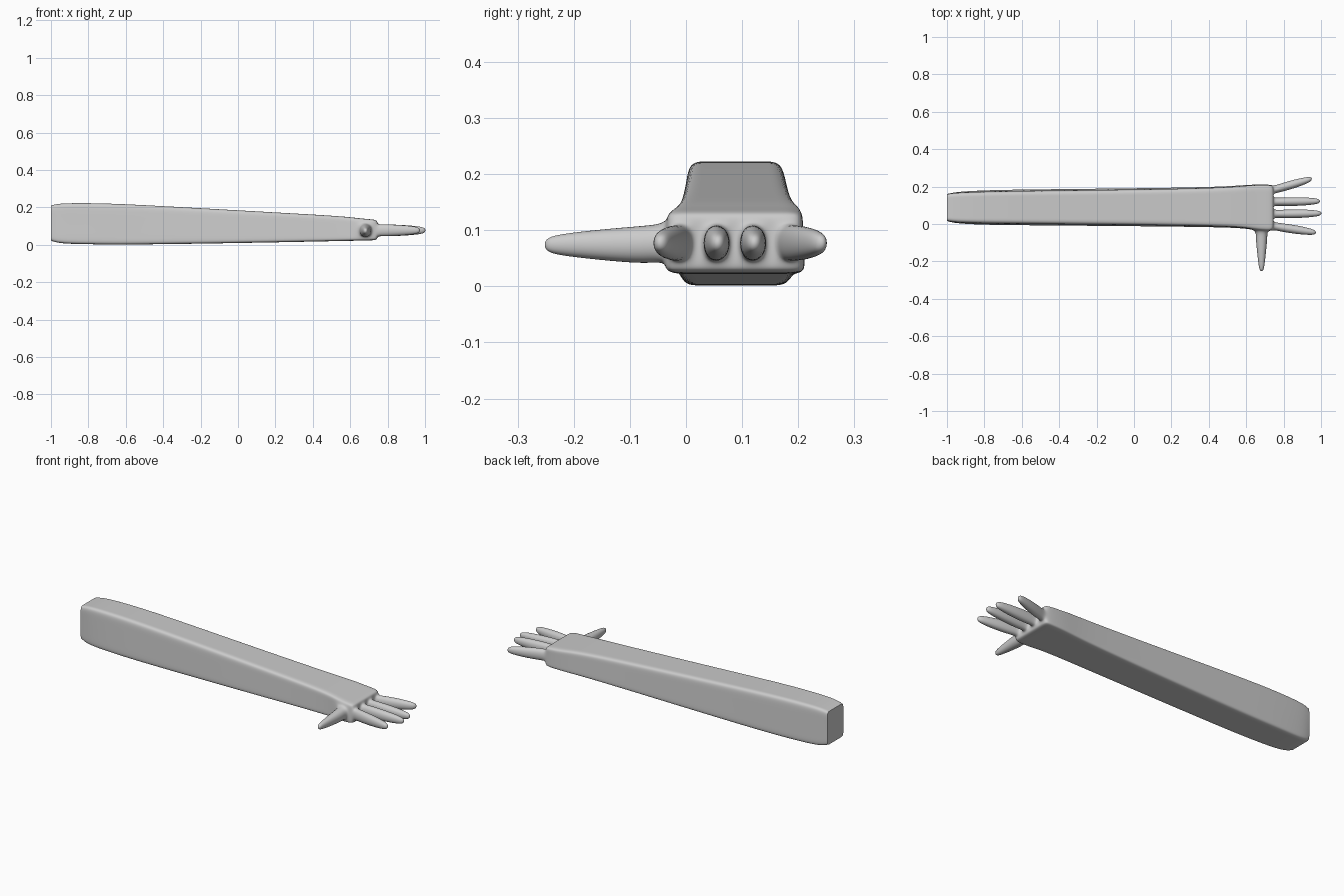
import bpy, bmesh
from mathutils import Vector

if "Cube" in bpy.data.objects:
    bpy.data.objects.remove(bpy.data.objects["Cube"])

bm = bmesh.new()
crease = bm.edges.layers.float.new('crease_edge')

# Cross-section grid: wide columns become fingers, narrow ones the gaps
col_w = [0.045, 0.02, 0.045, 0.02, 0.045, 0.02, 0.045]
U = [sum(col_w[:i]) / sum(col_w) for i in range(8)]
W = [0, 0.17, 0.8, 1]

# Arm stations: x, y min, y max, z min, z max, inset of the top edge
stations = [
    (-1.0, 0.016, 0.16, 0.022, 0.21, 0.0),
    (-0.955, 0.002, 0.173, 0.006, 0.222, 0.006),
    (-0.8, -0.006, 0.182, 0.003, 0.223, 0.01),
    (-0.6, -0.008, 0.186, 0.0, 0.218, 0.01),
    (0.0, -0.013, 0.192, 0.009, 0.184, 0.01),
    (0.45, -0.018, 0.199, 0.018, 0.159, 0.008),
    (0.59, -0.024, 0.209, 0.021, 0.149, 0.006),
    (0.65, -0.034, 0.212, 0.022, 0.141, 0.005),
    (0.715, -0.038, 0.212, 0.023, 0.136, 0.004),
    (0.745, -0.035, 0.208, 0.027, 0.131, 0.004),
]
last = len(stations) - 1
ring = ([(i, 0) for i in range(7)] + [(7, j) for j in range(3)]
        + [(i, 3) for i in range(7, 0, -1)] + [(0, j) for j in range(3, 0, -1)])


def point(k, i, j):
    x, y0, y1, z0, z1, inset = stations[k]
    inset *= W[j]
    return (x, y0 + inset + (y1 - y0 - 2 * inset) * U[i], z0 + (z1 - z0) * W[j])


# Arm and palm sides
V = {}
for k in range(last + 1):
    for i, j in ring:
        V[k, i, j] = bm.verts.new(point(k, i, j))
sides = {}
for k in range(last):
    for n, a in enumerate(ring):
        b = ring[(n + 1) % len(ring)]
        sides[k, a] = bm.faces.new([V[(k,) + a], V[(k,) + b],
                                    V[(k + 1,) + b], V[(k + 1,) + a]])

# Flat shoulder end with a sharp rim
cap = bm.faces.new([V[(0,) + a] for a in ring])
for e in cap.edges:
    e[crease] = 1.0
    e.smooth = False

# Knuckle end
for i in range(1, 7):
    for j in (1, 2):
        V[last, i, j] = bm.verts.new(point(last, i, j))
knuckle = {}
for i in range(7):
    for j in range(3):
        knuckle[i, j] = bm.faces.new([V[last, i, j], V[last, i + 1, j],
                                      V[last, i + 1, j + 1], V[last, i, j + 1]])
bmesh.ops.recalc_face_normals(bm, faces=bm.faces[:])


def grow(face, steps):
    """Extrude a face through (centre, half size) steps."""
    for centre, half in steps:
        rel = [v.co - face.calc_center_median() for v in face.verts]
        face = bmesh.ops.extrude_discrete_faces(bm, faces=[face])['faces'][0]
        for v, r in zip(face.verts, rel):
            v.co = Vector([c + (h if d > 0 else -h)
                           for c, h, d in zip(centre, half, r)])


# Fingers
for col, base_y, tip_x, tip_y in [(0, -0.012, 0.968, -0.046), (2, 0.053, 0.998, 0.057),
                                  (4, 0.118, 0.99, 0.122), (6, 0.182, 0.946, 0.242)]:
    steps = []
    for t, hy, hz in [(0.14, 0.024, 0.035), (0.5, 0.026, 0.032),
                      (0.85, 0.020, 0.024), (1.0, 0.011, 0.014)]:
        x = 0.745 + (tip_x + 0.007 - 0.745) * t
        steps.append(((x, base_y + (tip_y - base_y) * t, 0.077), (0, hy, hz)))
    grow(knuckle[col, 1], steps)

# Thumb
grow(sides[7, (0, 2)], [((0.682, y, 0.074), (hx, 0, hz)) for y, hx, hz in [
    (-0.07, 0.034, 0.037), (-0.14, 0.027, 0.031),
    (-0.225, 0.017, 0.021), (-0.254, 0.009, 0.012)]])

bmesh.ops.recalc_face_normals(bm, faces=bm.faces[:])
for f in bm.faces:
    f.smooth = f is not cap
mesh = bpy.data.meshes.new('arm_with_hand')
bm.to_mesh(mesh)
bm.free()
arm = bpy.data.objects.new('arm_with_hand', mesh)
bpy.context.collection.objects.link(arm)
sub = arm.modifiers.new('smooth', 'SUBSURF')
sub.levels = sub.render_levels = 3
